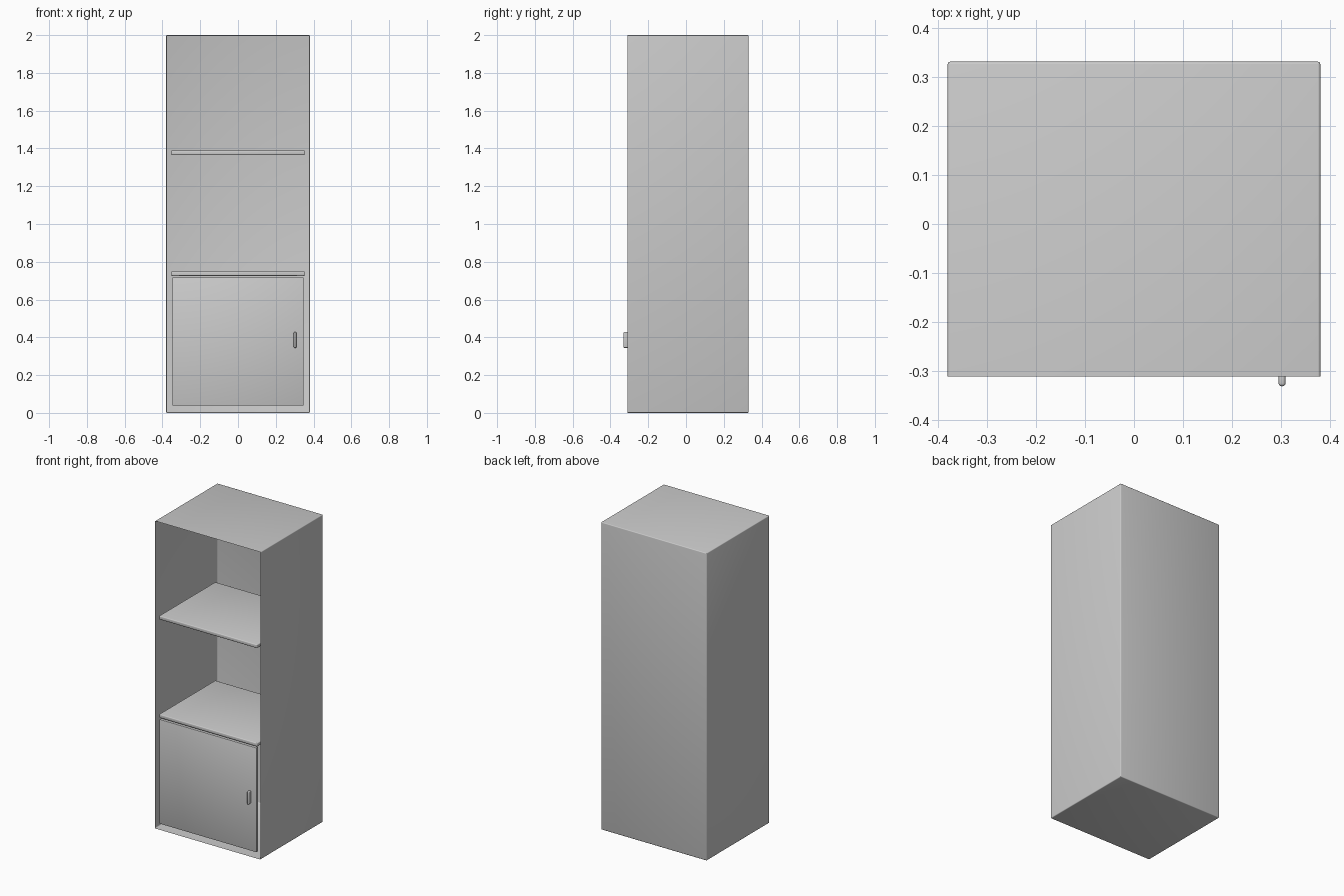
import bpy, bmesh
from mathutils import Vector

if "Cube" in bpy.data.objects:
    bpy.data.objects.remove(bpy.data.objects["Cube"])


def box(name, lo, hi, bevel, segments=3, open_front=False):
    """Softly bevelled box between two corners, optionally an open-fronted shell."""
    lo, hi = Vector(lo), Vector(hi)
    bm = bmesh.new()
    bmesh.ops.create_cube(bm, size=1)
    for v in bm.verts:
        v.co = Vector((v.co[i] + 0.5) * (hi[i] - lo[i]) + lo[i] for i in range(3))
    bm.normal_update()
    if open_front:
        front = [f for f in bm.faces if f.normal.y < -0.9]
        bmesh.ops.delete(bm, geom=front, context='FACES_ONLY')
    edges = [e for e in bm.edges if len(e.link_faces) == 2]
    bmesh.ops.bevel(bm, geom=edges, offset=bevel, offset_type='OFFSET',
                    segments=segments, profile=0.5, affect='EDGES')
    mesh = bpy.data.meshes.new(name)
    bm.to_mesh(mesh)
    bm.free()
    obj = bpy.data.objects.new(name, mesh)
    bpy.context.collection.objects.link(obj)
    bpy.ops.object.select_all(action='DESELECT')
    obj.select_set(True)
    bpy.context.view_layer.objects.active = obj
    bpy.ops.object.shade_smooth_by_angle(angle=0.7)
    return obj


# Thin-walled cabinet shell, open at the front
box("cabinet_shell", (-0.38, -0.311, 0), (0.38, 0.331, 2), 0.005, open_front=True)

# Two shelves, slightly short of the walls
for name, z in (("lower_shelf", 0.725), ("upper_shelf", 1.365)):
    box(name, (-0.353, -0.308, z), (0.353, 0.27, z + 0.024), 0.005)

# Door closing the lower compartment
box("door", (-0.348, -0.309, 0.038), (0.348, -0.289, 0.717), 0.002, 2)

# Rounded upright door handle
box("door_handle", (0.295, -0.331, 0.344), (0.309, -0.305, 0.429), 0.006, 4)
